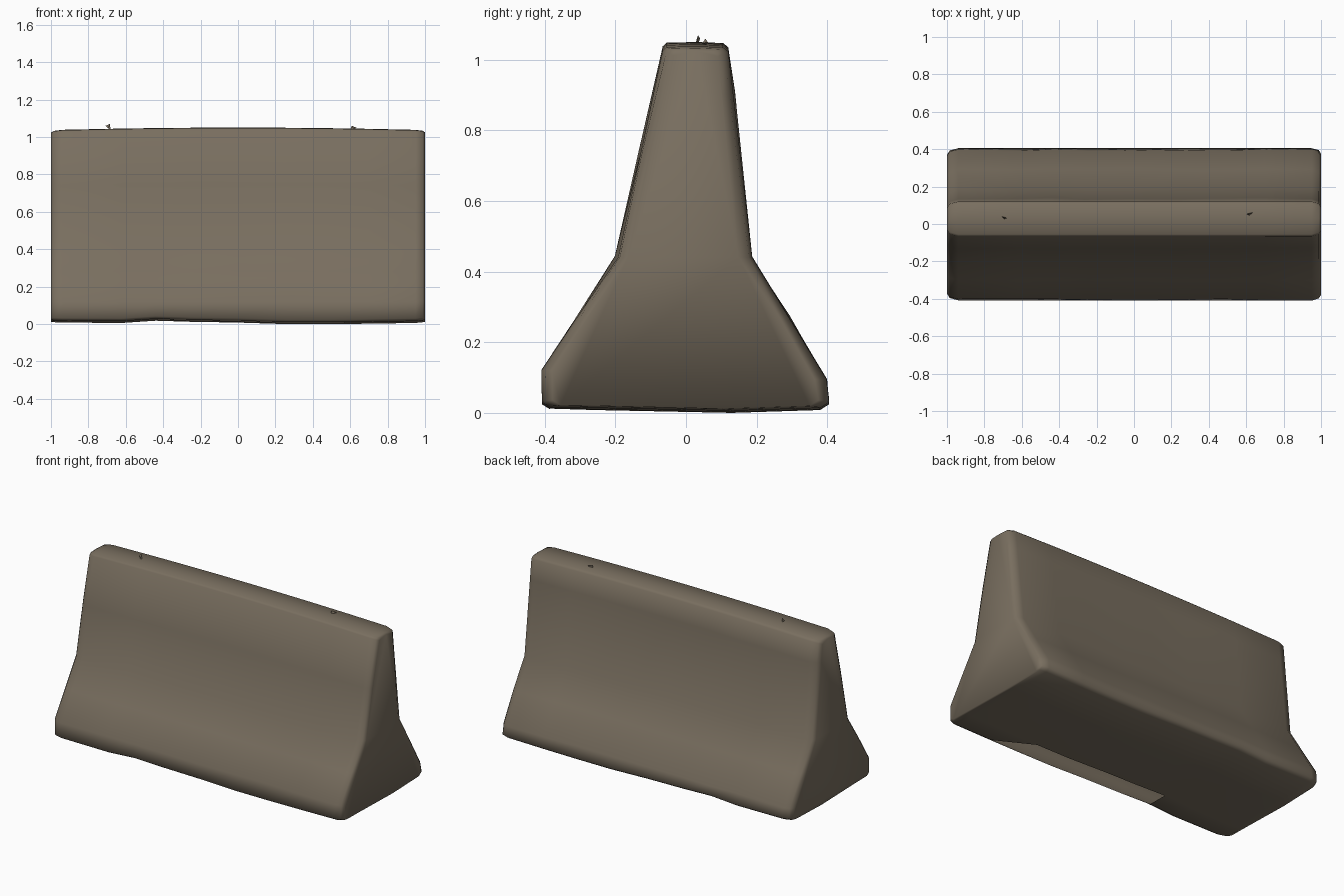
import bpy, bmesh, random
from mathutils import Vector

if "Cube" in bpy.data.objects:
    bpy.data.objects.remove(bpy.data.objects["Cube"])

random.seed(4)

concrete = bpy.data.materials.new("weathered_concrete")
concrete.diffuse_color = (0.19, 0.157, 0.115, 1)
concrete.use_nodes = True
concrete.node_tree.nodes["Principled BSDF"].inputs["Base Color"].default_value = concrete.diffuse_color

# Cross-section (y, z), running around from the front underside
PROFILE = [(-0.26, 0.014), (-0.385, 0.016), (-0.408, 0.03), (-0.405, 0.12),
           (-0.30, 0.28), (-0.197, 0.44), (-0.13, 0.74), (-0.066, 1.025),
           (-0.055, 1.035), (0.03, 1.037), (0.105, 1.034), (0.12, 1.022),
           (0.135, 0.90), (0.183, 0.44), (0.29, 0.27), (0.395, 0.095),
           (0.405, 0.03), (0.38, 0.014), (0.13, 0.006)]
N = len(PROFILE)
# Stations along the length: (x, inward pull of the section, underside lift)
STATIONS = [(-1.0, 0.035, 0.006), (-0.985, 0.012, 0.004), (-0.94, 0, 0.002),
            (-0.62, 0, 0), (-0.44, 0, 0.012), (-0.25, 0, 0.006), (0, 0, 0.002),
            (0.25, 0, -0.006), (0.48, 0, -0.006), (0.70, 0, -0.004),
            (0.95, 0, 0), (0.988, 0.01, 0.004), (1.0, 0.03, 0.006)]


def finish(bm, name):
    mesh = bpy.data.meshes.new(name)
    bm.to_mesh(mesh)
    bm.free()
    mesh.materials.append(concrete)
    ob = bpy.data.objects.new(name, mesh)
    bpy.context.collection.objects.link(ob)
    return ob


# Barrier body lofted along x
bm = bmesh.new()
rings = []
for x, pull, lift in STATIONS:
    ring = []
    for y, z in PROFILE:
        arch = 0.013 * (1 - x * x) * z           # slightly crowned top
        yy = y - pull * (1 if y > 0.06 else -1 if y < -0.04 else 0)
        zz = z + arch + (lift if z < 0.06 else 0)
        if z > 1:
            zz -= pull * 0.4
        if 0 < z < 0.95 and z > 0.06:
            yy += random.uniform(-0.005, 0.005)  # worn, dented faces
        ring.append(bm.verts.new((x, yy, zz)))
    rings.append(ring)

for (xa, _, _), a, b in zip(STATIONS, rings, rings[1:]):
    for i in range(N):
        j = (i + 1) % N
        # Opening under the front edge, tapering off to the right
        if i == 0 and -0.45 < xa < 0.47:
            continue
        bm.faces.new((a[i], b[i], b[j], a[j]))

# Tapered end of the opening
for f in list(bm.faces):
    c = f.calc_center_median()
    if 0.48 < c.x < 0.70 and c.z < 0.03 and -0.36 < c.y < -0.28:
        vs = sorted(f.verts, key=lambda v: (v.co.y, v.co.x))
        outer_r, inner_l, inner_r = vs[1], vs[2], vs[3]
        bm.faces.remove(f)
        bm.faces.new((outer_r, inner_l, inner_r))

# End caps
bm.faces.new(rings[0])
bm.faces.new(rings[-1][::-1])
bmesh.ops.recalc_face_normals(bm, faces=bm.faces)
if max(bm.faces, key=lambda f: f.calc_center_median().z).normal.z < 0:
    bmesh.ops.reverse_faces(bm, faces=bm.faces)
for f in bm.faces:
    f.smooth = True
finish(bm, "barrier_body")


# Small chips standing on the top face
def chip(name, x, y, dx, dy, top):
    bm = bmesh.new()
    base = Vector((x, y, 1.035))
    pts = [base, base + Vector((dx, dy, top - 1.045)), base + Vector((dx * 0.2, dy * 0.4, top - 1.035)),
           base + Vector((dx * 0.5, -dy * 0.3, 0.012))]
    v = [bm.verts.new(p) for p in pts]
    for t in ((0, 1, 2), (0, 3, 1), (1, 3, 2), (0, 2, 3)):
        bm.faces.new([v[i] for i in t])
    bmesh.ops.recalc_face_normals(bm, faces=bm.faces)
    finish(bm, name)


chip("top_chip_left", -0.68, 0.03, -0.028, 0.010, 1.07)
chip("top_chip_right", 0.60, 0.05, 0.035, 0.012, 1.06)
